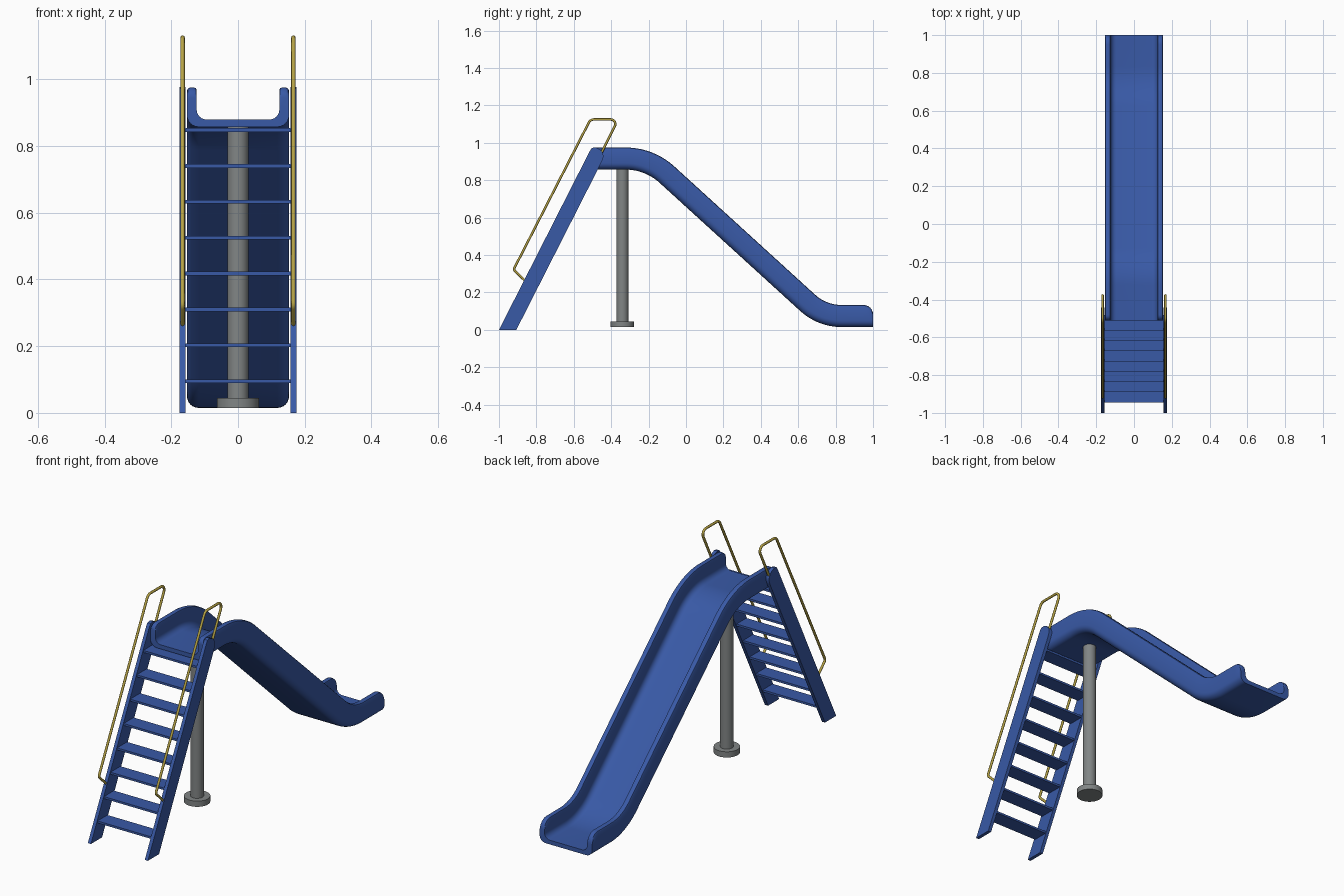
import bpy, bmesh, math
from mathutils import Vector

if "Cube" in bpy.data.objects:
    bpy.data.objects.remove(bpy.data.objects["Cube"])


def material(name, rgb):
    m = bpy.data.materials.new(name)
    m.diffuse_color = (*rgb, 1)
    m.use_nodes = True
    m.node_tree.nodes["Principled BSDF"].inputs["Base Color"].default_value = m.diffuse_color
    return m


BLUE = material("slide blue", (0.04, 0.10, 0.38))
YELLOW = material("handrail yellow", (0.46, 0.36, 0.06))
GREY = material("post grey", (0.22, 0.235, 0.235))


def finish(name, bm, mat, angle=35):
    bmesh.ops.recalc_face_normals(bm, faces=bm.faces[:])
    mesh = bpy.data.meshes.new(name)
    bm.to_mesh(mesh)
    bm.free()
    ob = bpy.data.objects.new(name, mesh)
    bpy.context.collection.objects.link(ob)
    mesh.materials.append(mat)
    smooth(ob, angle)
    return ob


def smooth(ob, angle=35):
    bpy.ops.object.select_all(action='DESELECT')
    ob.select_set(True)
    bpy.context.view_layer.objects.active = ob
    bpy.ops.object.shade_smooth_by_angle(angle=math.radians(angle))


def fillet(points, radii, steps=10):
    """Round the inner corners of a 2D polyline with true arcs."""
    pts = [Vector(p) for p in points]
    out = [pts[0]]
    for a, b, c, r in zip(pts, pts[1:], pts[2:], radii):
        u, v = (a - b).normalized(), (c - b).normalized()
        half = u.angle(v) / 2
        centre = b + (u + v).normalized() * (r / math.sin(half))
        t = r / math.tan(half)
        s, e = b + u * t - centre, b + v * t - centre
        full = s.angle(e)
        for i in range(steps + 1):
            k = i / steps
            d = (s * math.sin((1 - k) * full) + e * math.sin(k * full)) / math.sin(full)
            out.append(centre + d)
    return out + [pts[-1]]


# Chute: U section swept along its underside path, walls rounded down at both ends
W, IN, FLOOR, HIGH = 0.153, 0.124, 0.022, 0.118


def section(h):
    half = []
    for i in range(7):
        a = math.radians(-90 + 15 * i)
        half.append((W - 0.035 + 0.035 * math.cos(a), 0.035 + 0.035 * math.sin(a)))
    half += [(W, h - 0.01), (W - 0.003, h - 0.003), (W - 0.01, h),
             (IN + 0.008, h), (IN + 0.002, h - 0.002), (IN, h - 0.008)]
    for i in range(7):
        a = math.radians(-15 * i)
        half.append((IN - 0.03 + 0.03 * math.cos(a), FLOOR + 0.03 + 0.03 * math.sin(a)))
    return half + [(-x, z) for x, z in reversed(half)]


path = fillet([(-0.51, 0.857), (-0.219, 0.857), (0.705, 0.015), (1.0, 0.015)],
              [0.27, 0.33], 14)


def end_cut(r):
    return [(r * (1 - math.cos(math.radians(a))), r * (1 - math.sin(math.radians(a))))
            for a in range(0, 91, 15)]


stations = [(Vector((-0.51 + d, 0.857)), HIGH - drop) for d, drop in end_cut(0.03)]
stations += [(p, HIGH) for p in path[1:-1]]
stations += [(Vector((1.0 - d, 0.015)), HIGH - drop) for d, drop in reversed(end_cut(0.05))]

bm = bmesh.new()
rings = []
for i, (p, h) in enumerate(stations):
    before = (p - stations[i - 1][0]).normalized() if i else Vector((1, 0))
    after = (stations[i + 1][0] - p).normalized() if i < len(stations) - 1 else Vector((1, 0))
    t = (before + after).normalized()
    rings.append([bm.verts.new((x, p.x - t.y * z, p.y + t.x * z)) for x, z in section(h)])
for a, b in zip(rings, rings[1:]):
    for j in range(len(a)):
        k = (j + 1) % len(a)
        bm.faces.new((a[j], a[k], b[k], b[j]))
bm.faces.new(rings[0])
bm.faces.new(rings[-1])
finish("chute", bm, BLUE)

# Ladder side rails with rounded tops
rail = [(-1, 0), (-0.907, 0), (-0.45, 0.90), (-0.441, 0.925), (-0.444, 0.945),
        (-0.46, 0.965), (-0.485, 0.976), (-0.504, 0.972), (-0.515, 0.955)]
for side, label in ((-1, "left"), (1, "right")):
    bm = bmesh.new()
    face = bm.faces.new([bm.verts.new((side * 0.157, y, z)) for y, z in rail])
    ext = bmesh.ops.extrude_face_region(bm, geom=[face])
    bmesh.ops.translate(bm, vec=(side * 0.018, 0, 0),
                        verts=[v for v in ext["geom"] if isinstance(v, bmesh.types.BMVert)])
    finish(label + "_ladder_rail", bm, BLUE)

    # Bent tube handrail
    pts = fillet([(-0.862, 0.264), (-0.922, 0.322), (-0.511, 1.125),
                  (-0.362, 1.125), (-0.458, 0.935)], [0.015, 0.03, 0.025], 6)
    cu = bpy.data.curves.new(label + "_handrail", 'CURVE')
    cu.dimensions = '3D'
    cu.bevel_depth = 0.0065
    cu.bevel_resolution = 2
    cu.use_fill_caps = True
    sp = cu.splines.new('POLY')
    sp.points.add(len(pts) - 1)
    for q, p in zip(sp.points, pts):
        q.co = (side * 0.166, p.x, p.y, 1)
    ob = bpy.data.objects.new(label + "_handrail", cu)
    bpy.context.collection.objects.link(ob)
    cu.materials.append(YELLOW)
    bpy.ops.object.select_all(action='DESELECT')
    ob.select_set(True)
    bpy.context.view_layer.objects.active = ob
    bpy.ops.object.convert(target='MESH')
    smooth(bpy.context.view_layer.objects.active, 50)

# Ladder steps
for i in range(8):
    bm = bmesh.new()
    bmesh.ops.create_cube(bm, size=1)
    bmesh.ops.scale(bm, vec=(0.318, 0.082, 0.011), verts=bm.verts)
    bmesh.ops.translate(bm, vec=(0, -0.904 + 0.0545 * i, 0.095 + 0.1075 * i), verts=bm.verts)
    finish(f"step_{i + 1}", bm, BLUE)

# Support post and its foot
for name, r, z0, z1 in (("post", 0.032, 0.03, 0.865), ("post_foot", 0.063, 0.015, 0.045)):
    bm = bmesh.new()
    bmesh.ops.create_cone(bm, cap_ends=True, segments=32, radius1=r, radius2=r, depth=z1 - z0)
    bmesh.ops.translate(bm, vec=(0, -0.34, (z0 + z1) / 2), verts=bm.verts)
    finish(name, bm, GREY)
